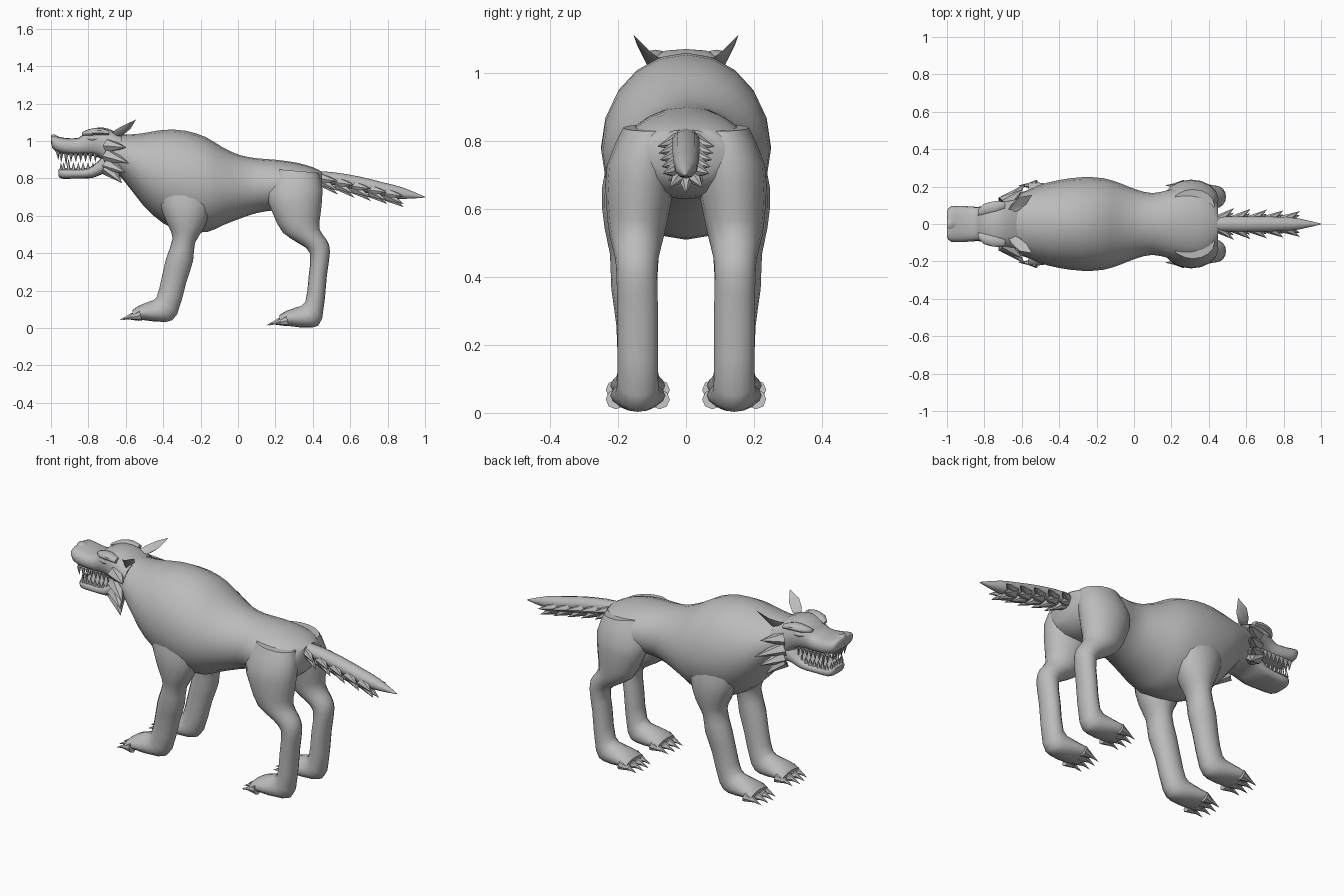
import bpy, bmesh, math
from mathutils import Vector

fur = bpy.data.materials.new("grey fur")
fur.diffuse_color = (0.5, 0.5, 0.5, 1)


def finish(name, bm, angle=50):
    bmesh.ops.recalc_face_normals(bm, faces=bm.faces)
    me = bpy.data.meshes.new(name)
    bm.to_mesh(me)
    bm.free()
    me.materials.append(fur)
    for p in me.polygons:
        p.use_smooth = True
    me.set_sharp_from_angle(angle=math.radians(angle))
    ob = bpy.data.objects.new(name, me)
    bpy.context.collection.objects.link(ob)
    return ob


def catmull(rows, steps):
    out = []
    for i in range(len(rows) - 1):
        p = [rows[max(i - 1, 0)], rows[i], rows[i + 1], rows[min(i + 2, len(rows) - 1)]]
        for k in range(steps):
            t = k / steps
            out.append([0.5 * (2 * b + (c - a) * t + (2 * a - 5 * b + 4 * c - d) * t * t
                               + (3 * b - a - 3 * c + d) * t ** 3) for a, b, c, d in zip(*p)])
    return out + [rows[-1]]


def loft(name, rows, sides=16, steps=2, power=1.0, mirror=1):
    """Each row: upper point x, z, lower point x, z, centre y, half width."""
    bm = bmesh.new()
    rings = []
    for ax, az, bx, bz, y, w in catmull(rows, steps):
        ring = []
        for i in range(sides):
            a = 2 * math.pi * i / sides
            c, s = (math.copysign(abs(f) ** power, f) for f in (math.cos(a), math.sin(a)))
            ring.append(bm.verts.new(((ax + bx) / 2 + (ax - bx) / 2 * c, mirror * (y + w * s),
                                      (az + bz) / 2 + (az - bz) / 2 * c)))
        rings.append(ring)
    for r, q in zip(rings, rings[1:]):
        for i in range(sides):
            j = (i + 1) % sides
            bm.faces.new((r[i], r[j], q[j], q[i]))
    bm.faces.new(rings[0])
    bm.faces.new(rings[-1])
    return finish(name, bm)


def add_spike(bm, base, tip, r, sides=5, flat=1.0):
    base, tip = Vector(base), Vector(tip)
    d = (tip - base).normalized()
    u = d.cross(Vector((0, 0, 1)) if abs(d.z) < 0.9 else Vector((1, 0, 0))).normalized()
    v = d.cross(u)
    ring = [bm.verts.new(base + u * r * math.cos(2 * math.pi * i / sides)
                         + v * r * flat * math.sin(2 * math.pi * i / sides)) for i in range(sides)]
    top = bm.verts.new(tip)
    bm.faces.new(ring)
    for i in range(sides):
        bm.faces.new((ring[i], ring[(i + 1) % sides], top))


# Torso from the neck to the rump
loft("torso", [
    (-0.72, 1.05, -0.69, 0.84, 0, 0.115), (-0.63, 1.035, -0.62, 0.80, 0, 0.15),
    (-0.52, 1.04, -0.51, 0.66, 0, 0.205), (-0.40, 1.06, -0.40, 0.56, 0, 0.235),
    (-0.28, 1.055, -0.28, 0.515, 0, 0.25), (-0.17, 1.02, -0.16, 0.515, 0, 0.245),
    (-0.08, 0.965, -0.08, 0.55, 0, 0.22), (0.01, 0.925, 0.01, 0.585, 0, 0.185),
    (0.10, 0.908, 0.10, 0.615, 0, 0.165), (0.20, 0.90, 0.20, 0.63, 0, 0.185),
    (0.31, 0.885, 0.31, 0.63, 0, 0.20), (0.40, 0.86, 0.40, 0.65, 0, 0.18),
    (0.45, 0.835, 0.445, 0.70, 0, 0.11)], sides=20)

# Skull and muzzle above the mouth, with a squarish section
loft("upper_head", [
    (-1.0, 1.02, -0.995, 0.965, 0, 0.075), (-0.985, 1.028, -0.97, 0.942, 0, 0.095),
    (-0.92, 1.016, -0.92, 0.928, 0, 0.097), (-0.85, 1.018, -0.85, 0.922, 0, 0.092),
    (-0.815, 1.05, -0.80, 0.922, 0, 0.095), (-0.75, 1.072, -0.74, 0.91, 0, 0.112),
    (-0.69, 1.065, -0.69, 0.86, 0, 0.125), (-0.62, 1.03, -0.62, 0.82, 0, 0.14)],
    power=0.7)

# Lower jaw, rising into the cheek
loft("lower_jaw", [
    (-0.962, 0.845, -0.958, 0.808, 0, 0.05), (-0.94, 0.855, -0.935, 0.798, 0, 0.075),
    (-0.86, 0.852, -0.86, 0.80, 0, 0.082), (-0.79, 0.862, -0.78, 0.802, 0, 0.088),
    (-0.74, 0.90, -0.72, 0.825, 0, 0.10), (-0.69, 0.95, -0.67, 0.825, 0, 0.115),
    (-0.62, 0.98, -0.60, 0.80, 0, 0.13)], power=0.7)

# Nose pad
loft("nose", [(-1.0, 1.03, -0.999, 0.985, 0, 0.025), (-0.985, 1.036, -0.985, 0.98, 0, 0.04),
              (-0.95, 1.02, -0.95, 0.99, 0, 0.03)], sides=10)

# Teeth in both jaws, with longer fangs at the front
bm = bmesh.new()
for s in (1, -1):
    for i in range(8):
        x = -0.945 + i * 0.026
        fang = 0.02 if i == 1 else 0
        add_spike(bm, (x, s * 0.078, 0.935), (x, s * 0.076, 0.885 - fang), 0.012)
        add_spike(bm, (x + 0.013, s * 0.066, 0.845), (x + 0.013, s * 0.067, 0.888 + fang), 0.012)
for k in range(-2, 3):
    add_spike(bm, (-0.965, k * 0.026, 0.95), (-0.96, k * 0.026, 0.895), 0.012)
    add_spike(bm, (-0.945, k * 0.022, 0.84), (-0.947, k * 0.022, 0.885), 0.011)
finish("teeth", bm, 30)

for s, side in ((1, "left"), (-1, "right")):
    # Brow ridge and eye
    loft(side + "_brow", [(-0.835, 1.045, -0.835, 1.03, 0.06, 0.015),
                          (-0.80, 1.063, -0.80, 1.028, 0.08, 0.03),
                          (-0.74, 1.07, -0.74, 1.03, 0.09, 0.034),
                          (-0.69, 1.055, -0.69, 1.03, 0.10, 0.02)], sides=10, mirror=s)
    loft(side + "_eye", [(-0.81, 1.02, -0.81, 1.01, 0.086, 0.005),
                         (-0.78, 1.03, -0.78, 1.0, 0.092, 0.015),
                         (-0.74, 1.02, -0.74, 1.01, 0.10, 0.008)], sides=8, mirror=s)

    # Cupped ear: a leaf with a raised back edge
    bm = bmesh.new()
    leaf = [(-0.685, 0.055, 1.035), (-0.655, 0.105, 1.06), (-0.61, 0.145, 1.085),
            (-0.545, 0.155, 1.115), (-0.575, 0.105, 1.065), (-0.62, 0.07, 1.035)]
    rim = [bm.verts.new((x, s * y, z)) for x, y, z in leaf]
    for apex in ((-0.635, 0.10, 1.045), (-0.625, 0.115, 1.025)):
        c = bm.verts.new((apex[0], s * apex[1], apex[2]))
        for i in range(6):
            bm.faces.new((rim[i], rim[(i + 1) % 6], c))
    finish(side + "_ear", bm)

    # Ragged cheek tufts flaring off the back of the jaw
    bm = bmesh.new()
    for z0, tip in ((0.975, (-0.595, 0.185, 0.965)), (0.92, (-0.58, 0.215, 0.88)),
                    (0.87, (-0.60, 0.20, 0.83)), (0.85, (-0.62, 0.17, 0.775))):
        add_spike(bm, (-0.69, s * 0.105, z0), (tip[0], s * tip[1], tip[2]), 0.05, 6, 0.8)
    finish(side + "_cheek_tufts", bm, 30)

    # Front leg with shoulder and foot
    loft(side + "_front_leg", [
        (-0.44, 0.78, -0.14, 0.80, 0.12, 0.10), (-0.42, 0.66, -0.14, 0.66, 0.145, 0.103),
        (-0.375, 0.55, -0.18, 0.54, 0.15, 0.09), (-0.35, 0.48, -0.23, 0.455, 0.152, 0.072),
        (-0.385, 0.37, -0.24, 0.36, 0.152, 0.068), (-0.41, 0.26, -0.275, 0.25, 0.145, 0.06),
        (-0.435, 0.165, -0.325, 0.075, 0.142, 0.06), (-0.475, 0.142, -0.385, 0.033, 0.142, 0.068),
        (-0.53, 0.12, -0.50, 0.042, 0.142, 0.08), (-0.565, 0.095, -0.56, 0.045, 0.142, 0.076)],
        mirror=s)

    # Hind leg with haunch, hock and foot
    loft(side + "_hind_leg", [
        (0.20, 0.85, 0.43, 0.83, 0.10, 0.085), (0.155, 0.72, 0.452, 0.74, 0.13, 0.103),
        (0.185, 0.615, 0.442, 0.615, 0.14, 0.095), (0.24, 0.51, 0.435, 0.53, 0.145, 0.08),
        (0.33, 0.45, 0.475, 0.47, 0.145, 0.065), (0.385, 0.40, 0.492, 0.41, 0.145, 0.06),
        (0.378, 0.28, 0.475, 0.28, 0.142, 0.06), (0.36, 0.14, 0.45, 0.05, 0.142, 0.06),
        (0.315, 0.112, 0.395, 0.003, 0.142, 0.068), (0.26, 0.093, 0.28, 0.01, 0.142, 0.08),
        (0.22, 0.068, 0.225, 0.015, 0.142, 0.076)], mirror=s)

    # Toes and claws
    for part, x0, z0 in (("front", -0.555, 0.068), ("hind", 0.23, 0.04)):
        bm = bmesh.new()
        for k in range(4):
            y = s * (0.142 + (k - 1.5) * 0.043)
            dx = 0.015 if k in (0, 3) else 0
            add_spike(bm, (x0 + dx + 0.02, y, z0), (x0 + dx - 0.06, y, z0 - 0.018), 0.03, 8)
            add_spike(bm, (x0 + dx - 0.01, y, z0), (x0 + dx - 0.08, y, z0 - 0.026), 0.016, 6)
        finish(f"{side}_{part}_claws", bm, 40)

# Tail core
loft("tail", [(0.42, 0.84, 0.42, 0.76, 0, 0.04), (0.52, 0.832, 0.51, 0.765, 0, 0.042),
              (0.65, 0.81, 0.64, 0.735, 0, 0.042), (0.78, 0.778, 0.77, 0.705, 0, 0.04),
              (0.88, 0.752, 0.87, 0.69, 0, 0.032), (1.0, 0.702, 1.0, 0.698, 0, 0.002)], sides=10)

# Shaggy tufts around the sides and underside of the tail
bm = bmesh.new()
for i in range(5):
    x = 0.445 + i * 0.088
    z = 0.80 - i * 0.02
    reach = 0.085 - 0.004 * i
    for deg in (-90, -45, 0, 45, 90):
        a = math.radians(deg)
        y, dz = math.sin(a), -math.cos(a)
        add_spike(bm, (x, y * 0.015, z + dz * 0.015),
                  (x + 0.09, y * reach, z - 0.015 + dz * reach * 0.85), 0.032, 6)
finish("tail_tufts", bm, 30)
